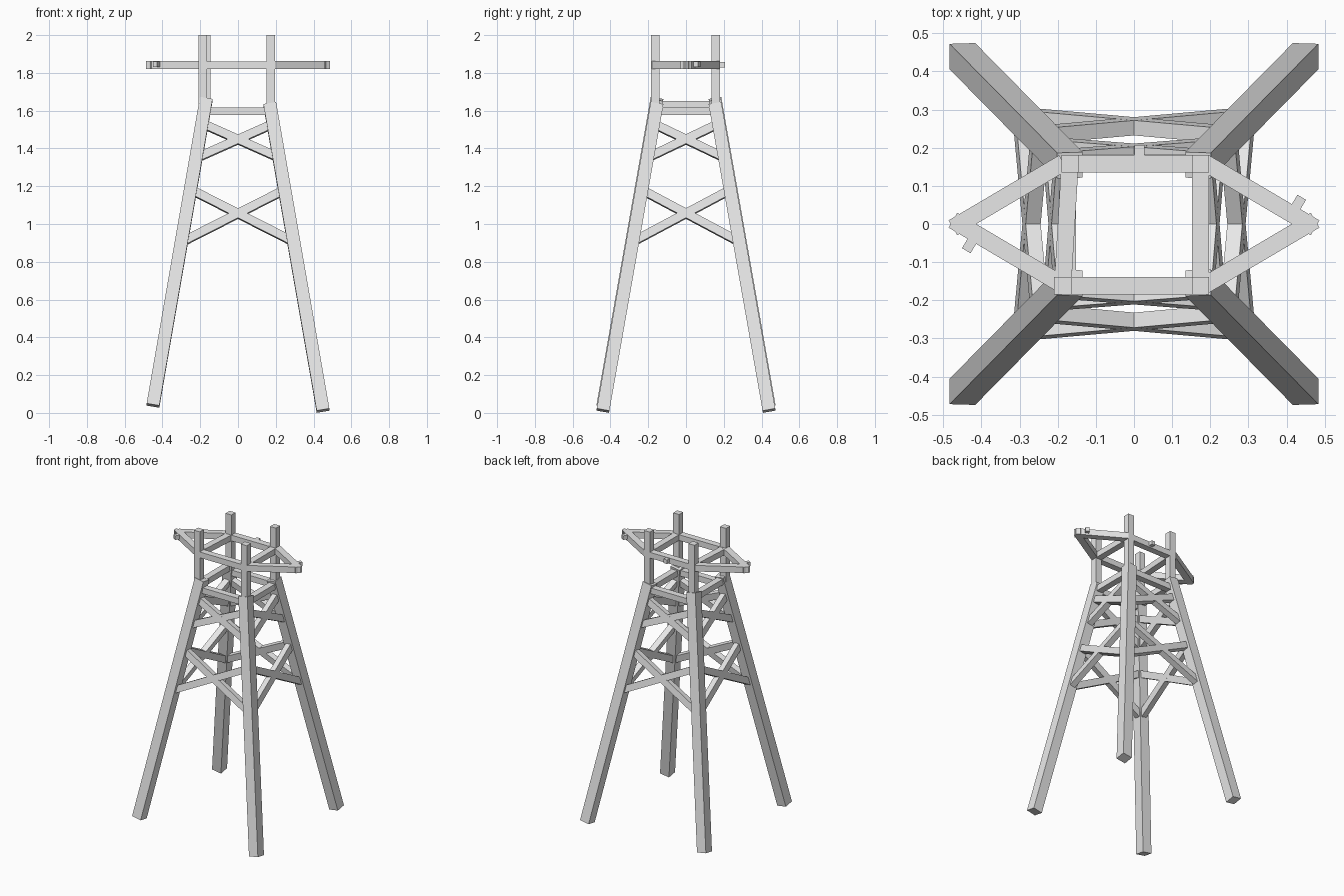
import bpy
import bmesh
from mathutils import Vector, Matrix

cube = bpy.data.objects.get("Cube")
if cube:
    bpy.data.objects.remove(cube, do_unlink=True)

GREY = (0.8, 0.8, 0.8, 1)
mat = bpy.data.materials.new("plain_grey")
mat.use_nodes = True
mat.diffuse_color = GREY
mat.node_tree.nodes["Principled BSDF"].inputs["Base Color"].default_value = GREY


def beam(name, start, end, width, depth, side):
    """Square-cut beam between two points; width is measured along side."""
    a, b = Vector(start), Vector(end)
    axis = (b - a).normalized()
    u = Vector(side)
    u = (u - axis * u.dot(axis)).normalized()
    v = axis.cross(u)
    frame = Matrix((u * width, v * depth, b - a)).transposed().to_4x4()
    frame.translation = (a + b) / 2
    bm = bmesh.new()
    bmesh.ops.create_cube(bm, size=1, matrix=frame)
    bmesh.ops.recalc_face_normals(bm, faces=bm.faces)
    mesh = bpy.data.meshes.new(name)
    bm.to_mesh(mesh)
    bm.free()
    mesh.materials.append(mat)
    obj = bpy.data.objects.new(name, mesh)
    bpy.context.collection.objects.link(obj)
    return obj


X, Y, Z = Vector((1, 0, 0)), Vector((0, 1, 0)), Vector((0, 0, 1))
TOP, FOOT = Vector((0.168, 0.154, 1.635)), Vector((0.45, 0.44, 0.012))
W = 0.045


def lift(sx):
    # The left-hand pair of legs sits slightly higher
    return 0.027 if sx < 0 else 0


def leg_point(sx, sy, z):
    """Point on a leg's centre line at height z."""
    p = TOP.lerp(FOOT, (TOP.z - z) / (TOP.z - FOOT.z))
    return Vector((sx * p.x, sy * p.y, z))


def post_xy(sx, sy):
    x = 0.174 if sx > 0 else (-0.187 if sy < 0 else -0.168)
    return x, (0.158 if sy > 0 else -0.162)


def post_point(sx, sy, z):
    return Vector((*post_xy(sx, sy), z))


# Splayed legs and upright posts
for sx, xn in ((-1, "right"), (1, "left")):
    for sy, yn in ((-1, "front"), (1, "back")):
        up = Z * lift(sx)
        beam(f"{yn}_{xn}_leg", leg_point(sx, sy, FOOT.z) + up,
             leg_point(sx, sy, TOP.z) + up, 0.068, 0.068, X)
        beam(f"{yn}_{xn}_post", post_point(sx, sy, 1.6), post_point(sx, sy, 2), W, W, X)

# Lower and upper rings, and crossed braces, on each of the four sides
SIDES = {
    "front": ((-1, -1), (1, -1), -Y),
    "back": ((1, 1), (-1, 1), Y),
    "left": ((1, -1), (1, 1), X),
    "right": ((-1, 1), (-1, -1), -X),
}
for name, (p, q, out) in SIDES.items():
    rise = 0.035 if name == "right" else 0
    beam(f"{name}_lower_rail", leg_point(*p, 1.596) + Z * rise,
         leg_point(*q, 1.596) + Z * rise, 0.04, W, Z)
    beam(f"{name}_upper_rail", post_point(*p, 1.84), post_point(*q, 1.84), 0.04, W, Z)
    in_plane = Vector((out.x * -0.17, out.y * -0.17, 1))
    for level, low, high in (("lower", 0.905, 1.18), ("upper", 1.35, 1.53)):
        for tag, a, b in (("rising", p, q), ("falling", q, p)):
            beam(f"{name}_{level}_{tag}_brace", leg_point(*a, low),
                 leg_point(*b, high), 0.045, 0.04, in_plane)

# Triangular arms reaching out to each side, with overlapping tips
for sx, xn in ((-1, "right"), (1, "left")):
    for sy, yn in ((-1, "front"), (1, "back")):
        beam(f"{yn}_{xn}_arm", (sx * 0.185, sy * 0.161, 1.841),
             (sx * 0.475, sy * -0.01, 1.841), 0.042, W, Z)
    # Peg on the outer face of one arm
    root = Vector((sx * 0.41, sx * 0.02, 1.846))
    beam(f"{xn}_arm_peg", root, root + Vector((sx * 0.03, sx * 0.05, 0)), 0.028, 0.026, Z)

beam("back_rail_peg", (0.014, 0.15, 1.843), (0.014, 0.207, 1.843), 0.028, 0.026, Z)
